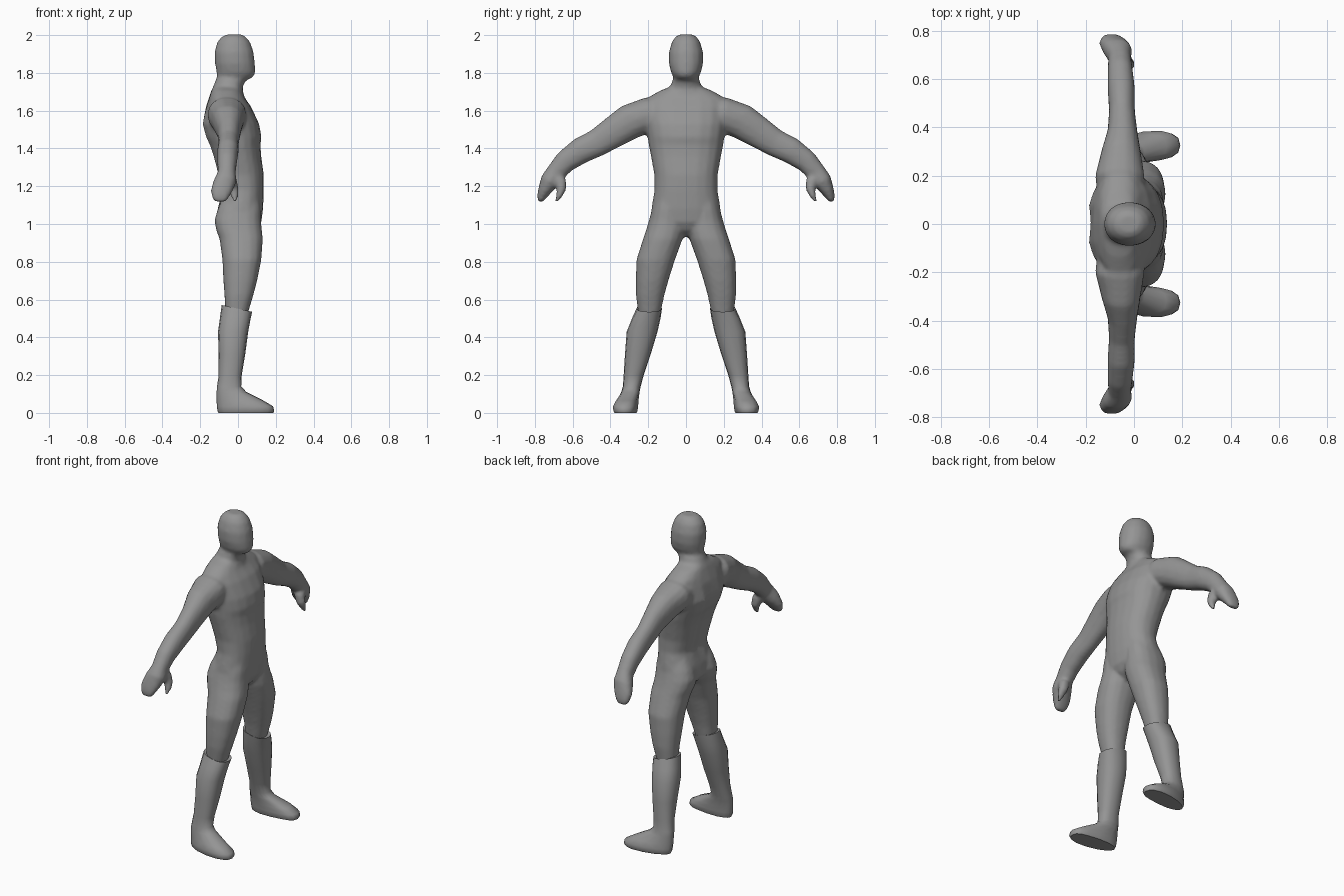
import bpy, bmesh, math
from mathutils import Vector

grey = bpy.data.materials.new("suit_grey")
grey.diffuse_color = (0.3, 0.3, 0.3, 1)


def activate(ob):
    bpy.ops.object.select_all(action='DESELECT')
    ob.select_set(True)
    bpy.context.view_layer.objects.active = ob


def add_tube(bm, rings):
    """Bridge a list of vertex rings into a closed tube."""
    loops = [[bm.verts.new(p) for p in r] for r in rings]
    n = len(loops[0])
    faces = [bm.faces.new(loops[0]), bm.faces.new(loops[-1])]
    for a, b in zip(loops, loops[1:]):
        for i in range(n):
            j = (i + 1) % n
            faces.append(bm.faces.new((a[i], a[j], b[j], b[i])))
    bmesh.ops.recalc_face_normals(bm, faces=faces)


def flip(rings):
    return [[(x, -y, z) for x, y, z in r] for r in rings]


def skin(name, tubes):
    bm = bmesh.new()
    for t in tubes:
        add_tube(bm, t)
    me = bpy.data.meshes.new(name)
    bm.to_mesh(me)
    bm.free()
    me.materials.append(grey)
    ob = bpy.data.objects.new(name, me)
    bpy.context.collection.objects.link(ob)
    activate(ob)
    return ob


def oval(t, p):
    c, s = math.cos(t), math.sin(t)
    return (math.copysign(abs(c) ** (2 / p), c), math.copysign(abs(s) ** (2 / p), s))


def level_rings(spec, n=16, p=2.3, tilt=0.0, sole=None):
    """Horizontal rings from (z, x_back, x_front, y_in, y_out); tilt lowers the front of the first two."""
    out = []
    for k, (z, x0, x1, y0, y1) in enumerate(spec):
        ring = []
        for i in range(n):
            c, s = oval(math.tau * i / n, sole if sole and z < .1 else p)
            dz = -tilt * c if k < 2 else 0
            ring.append(((x0 + x1) / 2 + c * (x1 - x0) / 2,
                         (y0 + y1) / 2 + s * (y1 - y0) / 2, z + dz))
        out.append(ring)
    return out


def limb_rings(spec, n=14, p=2.2):
    """Rings across a path in the side plane from (y, z, half_thickness, x_back, x_front)."""
    out = []
    for k, (y, z, h, x0, x1) in enumerate(spec):
        a, b = spec[max(k - 1, 0)], spec[min(k + 1, len(spec) - 1)]
        d = Vector((b[0] - a[0], b[1] - a[1])).normalized()
        ring = []
        for i in range(n):
            c, s = oval(math.tau * i / n, p)
            ring.append(((x0 + x1) / 2 + c * (x1 - x0) / 2, y - d.y * h * s, z + d.x * h * s))
        out.append(ring)
    return out


def centred(spec):
    return [(z, x0, x1, -w, w) for z, x0, x1, w in spec]


# head and neck
head = level_rings(centred([
    (2.003, -.06, .02, .035), (1.993, -.085, .04, .055), (1.965, -.11, .064, .075),
    (1.91, -.125, .083, .091), (1.85, -.122, .09, .091), (1.80, -.114, .092, .079),
    (1.775, -.112, .08, .064), (1.76, -.12, .04, .073), (1.72, -.134, .024, .085),
    (1.68, -.146, .032, .13), (1.63, -.155, .055, .15)]), p=2.1)

# torso: shoulders, chest, waist, hips, with a shallow spine groove
torso = level_rings(centred([
    (1.73, -.13, .012, .075), (1.705, -.142, .018, .14), (1.665, -.155, .038, .21),
    (1.62, -.17, .07, .222), (1.53, -.194, .112, .216), (1.46, -.176, .125, .203),
    (1.42, -.156, .119, .198), (1.36, -.135, .123, .186), (1.26, -.11, .137, .168),
    (1.18, -.088, .137, .167), (1.08, -.108, .133, .184), (1.01, -.115, .124, .175),
    (.965, -.08, .10, .10), (.935, -.03, .06, .04)]), n=20)
torso = [[(x + .014 * (abs(y) < .02 and x < -.07 and 1.15 < z < 1.6), y, z) for x, y, z in r]
         for r in torso]

# thighs and knees
leg = level_rings([
    (1.14, -.08, .115, .02, .16), (1.08, -.108, .122, .01, .18), (1.02, -.125, .122, .004, .196),
    (.97, -.117, .127, .004, .211), (.92, -.098, .132, .018, .228), (.81, -.083, .124, .058, .263),
    (.70, -.078, .102, .093, .266), (.62, -.072, .081, .115, .265), (.50, -.065, .045, .14, .25)])

# arms with mitten hands
arm = limb_rings([
    (.10, 1.575, .075, -.15, .04), (.20, 1.578, .094, -.162, .044), (.30, 1.54, .095, -.136, .028),
    (.385, 1.485, .084, -.11, .014), (.47, 1.43, .074, -.104, .004), (.56, 1.387, .07, -.11, .004),
    (.64, 1.33, .06, -.11, -.005), (.69, 1.272, .052, -.107, -.012), (.722, 1.227, .051, -.13, -.008),
    (.75, 1.175, .035, -.146, -.028), (.766, 1.14, .024, -.138, -.048), (.772, 1.118, .012, -.125, -.062)])

# thumbs
thumb = limb_rings([
    (.70, 1.26, .03, -.09, -.015), (.664, 1.222, .033, -.07, -.002), (.659, 1.185, .026, -.054, .004),
    (.67, 1.152, .018, -.04, .003), (.687, 1.118, .009, -.028, -.004)], n=10)

# body: all parts fused into one continuous skin
body = skin("body", [head, torso, leg, flip(leg), arm, flip(arm), thumb, flip(thumb)])
fuse = body.modifiers.new("fuse", 'REMESH')
fuse.mode = 'VOXEL'
fuse.voxel_size = .011
fuse.use_smooth_shade = True
relax = body.modifiers.new("relax", 'SMOOTH')
relax.factor = .5
relax.iterations = 6

# boots with a slanted cuff and a blunt toe
boot = level_rings([
    (.548, -.072, .06, .14, .25), (.553, -.086, .075, .127, .262), (.50, -.096, .067, .135, .286),
    (.43, -.106, .054, .151, .314), (.31, -.102, .038, .187, .323), (.20, -.102, .02, .224, .33),
    (.14, -.111, .017, .24, .334), (.11, -.113, .045, .246, .343), (.065, -.113, .135, .25, .365),
    (.035, -.112, .186, .249, .378), (.01, -.108, .192, .252, .376), (0, -.103, .187, .257, .37)],
    tilt=.018, sole=2.7)
# feet widen toward the toe and narrow at the heel
boot = [[(x, .31 + (y - .31) * (1 - .3 * max(0, min(1, -x / .1))) + .012 * min(1, x / .1)
          if z < .08 else y, z) for x, y, z in r] for r in boot]
skin("boots", [boot, flip(boot)])
bpy.ops.object.shade_smooth_by_angle(angle=math.radians(50))
